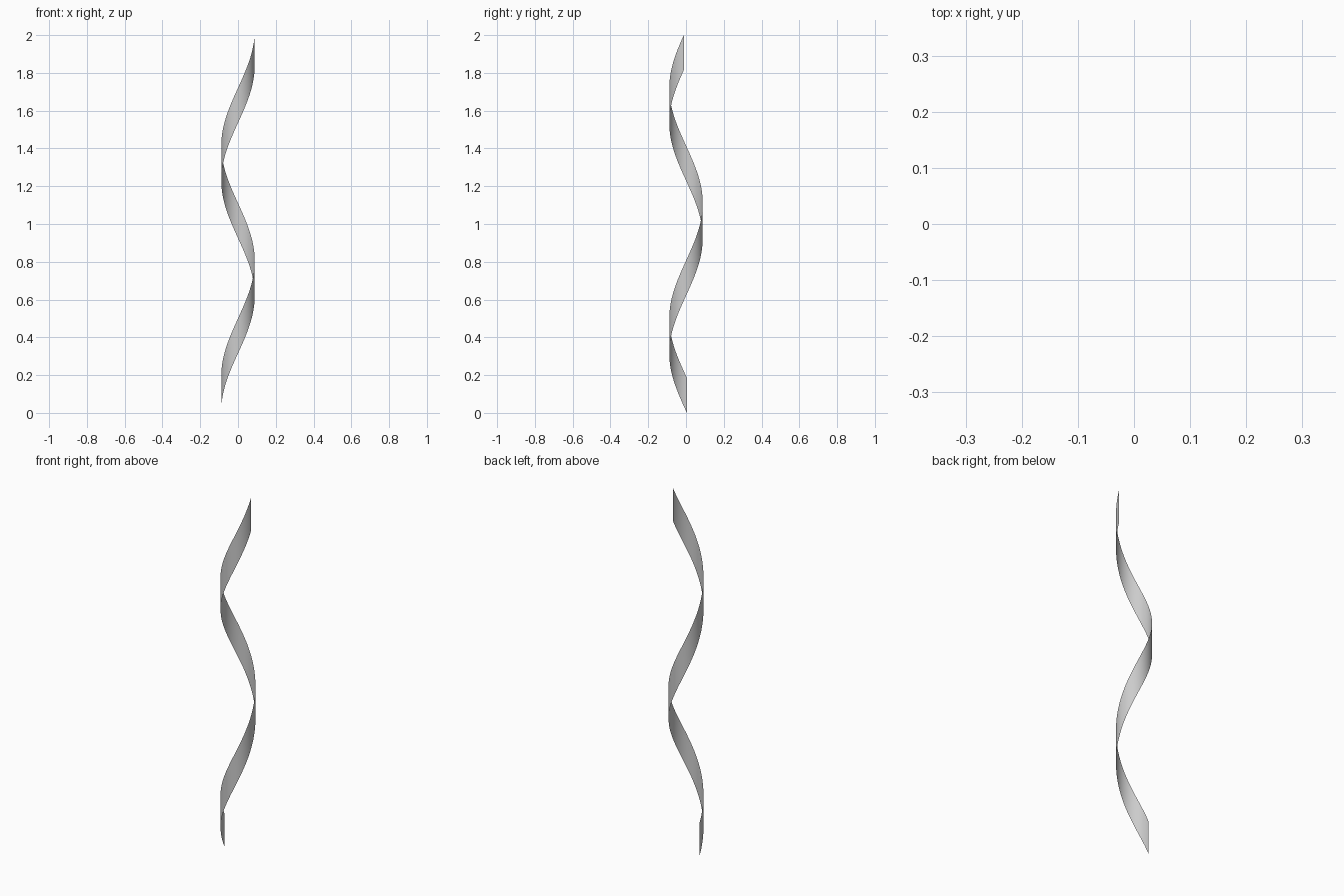
import bpy, bmesh
from math import radians, cos, sin

if "Cube" in bpy.data.objects:
    bpy.data.objects.remove(bpy.data.objects["Cube"])

RADIUS = 0.0885
WIDTH = 0.185          # vertical width of the band
RISE = 2.0 - WIDTH     # climb from first to last end
START, SWEEP = radians(177), radians(535.5)
STEPS = 120

# Helical ribbon: a thin vertical band winding around the z axis
bm = bmesh.new()
rungs = []
for i in range(STEPS + 1):
    t = i / STEPS
    a = START + SWEEP * t
    x, y, z = RADIUS * cos(a), RADIUS * sin(a), RISE * t
    rungs.append((bm.verts.new((x, y, z)), bm.verts.new((x, y, z + WIDTH))))
for (a0, a1), (b0, b1) in zip(rungs, rungs[1:]):
    bm.faces.new((a0, b0, b1, a1)).smooth = True

mesh = bpy.data.meshes.new("spiral_ribbon")
bm.to_mesh(mesh)
bm.free()
ribbon = bpy.data.objects.new("spiral_ribbon", mesh)
bpy.context.collection.objects.link(ribbon)
